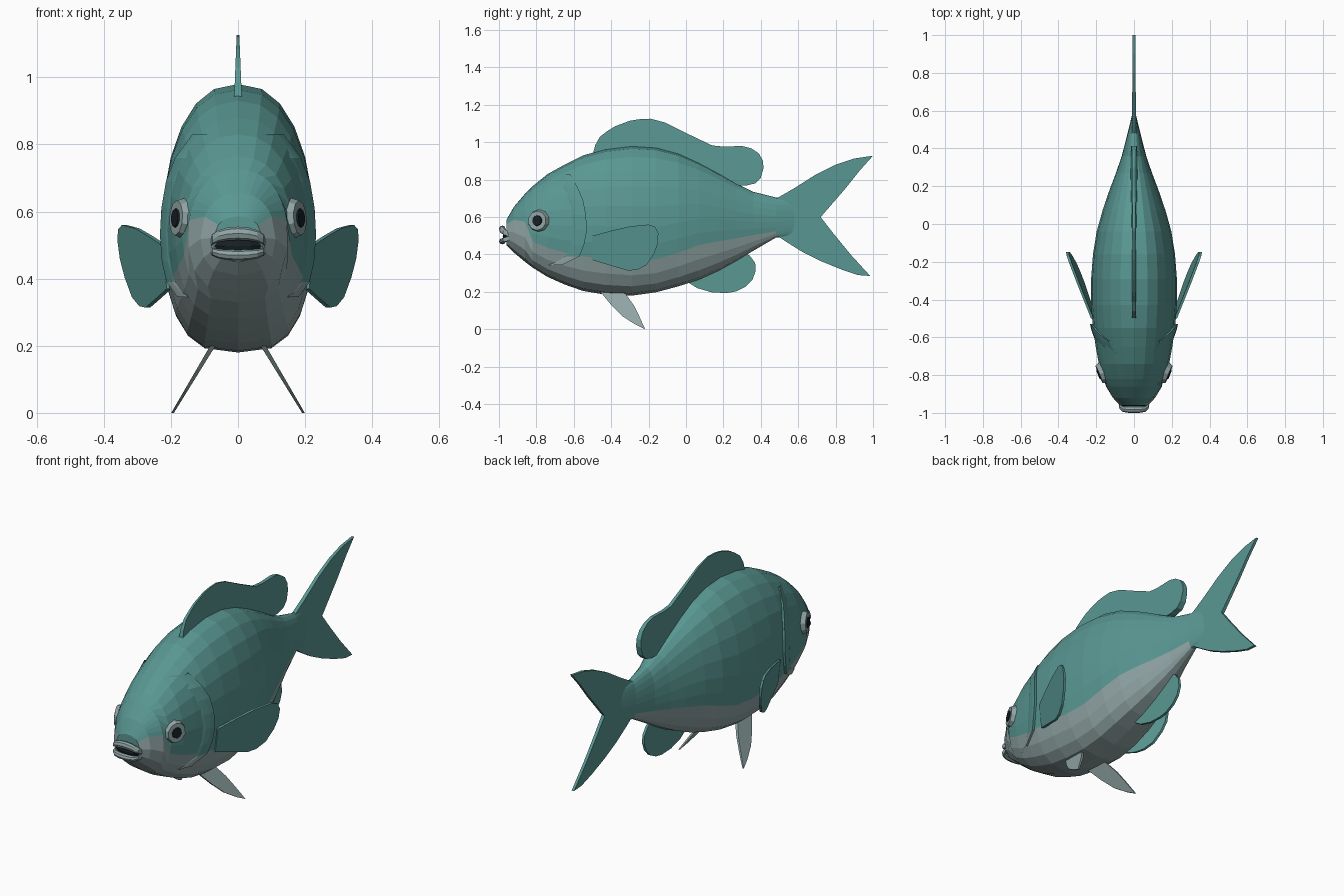
import bpy, bmesh, math
from mathutils import Vector, Matrix

cube = bpy.data.objects.get("Cube")
if cube:
    bpy.data.objects.remove(cube, do_unlink=True)


def material(name, colour):
    m = bpy.data.materials.new(name)
    m.use_nodes = True
    m.diffuse_color = (*colour, 1)
    m.node_tree.nodes["Principled BSDF"].inputs["Base Color"].default_value = (*colour, 1)
    return m


TEAL = material("teal scales", (0.10, 0.31, 0.29))
PALE = material("pale belly", (0.28, 0.37, 0.37))
DARK = material("dark pupil", (0.008, 0.014, 0.018))


def finish(name, bm, *mats):
    bmesh.ops.recalc_face_normals(bm, faces=bm.faces)
    mesh = bpy.data.meshes.new(name)
    bm.to_mesh(mesh)
    bm.free()
    for m in mats:
        mesh.materials.append(m)
    obj = bpy.data.objects.new(name, mesh)
    bpy.context.collection.objects.link(obj)
    return obj


def loft(rings, rule=lambda i, k: 0):
    """Skin closed rings together and cap both ends."""
    bm = bmesh.new()
    rows = [[bm.verts.new(p) for p in ring] for ring in rings]
    n = len(rows[0])
    for i in range(len(rows) - 1):
        for k in range(n):
            m = (k + 1) % n
            f = bm.faces.new((rows[i][k], rows[i][m], rows[i + 1][m], rows[i + 1][k]))
            f.material_index = rule(i, k)
    for i in (0, -1):
        bm.faces.new(rows[i]).material_index = rule(i, 0)
    return bm


def interpolate(table, t):
    """Linear lookup of a row by its first column."""
    for a, b in zip(table, table[1:]):
        if t <= b[0]:
            f = max(0, (t - a[0]) / (b[0] - a[0]))
            return [p + (q - p) * f for p, q in zip(a, b)]
    return list(table[-1])


# Body stations: y, top, bottom, half width, colour border height
STATIONS = [
    (-.96, .585, .45, .075, .56), (-.92, .655, .41, .112, .585), (-.86, .725, .36, .15, .575),
    (-.82, .765, .33, .165, .47), (-.74, .83, .28, .187, .435), (-.65, .88, .24, .203, .41),
    (-.55, .93, .205, .218, .39), (-.43, .963, .185, .227, .378), (-.29, .98, .18, .227, .365),
    (-.16, .972, .198, .217, .373), (-.04, .94, .23, .198, .41), (.07, .89, .265, .168, .45),
    (.18, .832, .315, .13, .472), (.27, .78, .365, .096, .487), (.36, .735, .42, .065, .503),
    (.48, .705, .49, .034, .525), (.58, .69, .5, .01, .54)]
UPPER, LOWER = 8, 4


def section(row, angle):
    """Point on one side of the cross-section; angle runs from back to belly."""
    y, top, bottom, width, _ = row
    mid = bottom + .45 * (top - bottom)
    c, s = math.cos(angle), max(0, math.sin(angle))
    z = mid + c * (top - mid if c > 0 else mid - bottom)
    return Vector((width * s ** (.85 if c > 0 else .62), y, z))


def height_angle(row, z):
    _, top, bottom, _, _ = row
    mid = bottom + .45 * (top - bottom)
    c = (z - mid) / (top - mid if z > mid else mid - bottom)
    return math.acos(max(-1, min(1, c)))


def surface(y, z):
    row = interpolate(STATIONS, y)
    return section(row, height_angle(row, z))


def body_ring(row):
    border = height_angle(row, row[4])
    angles = [border * k / UPPER for k in range(UPPER)]
    angles += [border + (math.pi - border) * k / LOWER for k in range(LOWER + 1)]
    half = [section(row, a) for a in angles]
    return half + [Vector((-p.x, p.y, p.z)) for p in half[-2:0:-1]]


def body_colour(i, k):
    last = len(STATIONS) - 2
    return int(UPPER <= k < UPPER + 2 * LOWER and 0 <= i < last)


finish("body", loft([body_ring(r) for r in STATIONS], body_colour), TEAL, PALE)


# Fins: side outlines in (y, z), given a sideways position and a half thickness
def fin(name, outline, mat, side=lambda y, z: 0, half=lambda y, z: .007):
    rings = [[(side(y, z) + s * half(y, z), y, z) for y, z in outline] for s in (-1, 1)]
    return finish(name, loft(rings), mat)


fin("dorsal_fin", [
    (-.5, .93), (-.485, .985), (-.46, 1.03), (-.42, 1.06), (-.38, 1.085), (-.3, 1.115),
    (-.25, 1.123), (-.19, 1.126), (-.11, 1.105), (.02, 1.04), (.14, .983), (.2, .977),
    (.3, .98), (.35, .967), (.39, .94), (.412, .9), (.414, .86), (.4, .81), (.37, .78),
    (.32, .768), (.22, .77), (.05, .84), (-.2, .9)],
    TEAL, half=lambda y, z: .004 + .05 * max(0, 1.126 - z) * .8)
fin("anal_fin", [
    (-.03, .3), (.02, .245), (.06, .22), (.14, .197), (.22, .194), (.27, .203), (.32, .228),
    (.355, .265), (.372, .31), (.37, .355), (.34, .395), (.29, .42), (.15, .4)], TEAL)
fin("tail_fin", [
    (.45, .69), (.49, .703), (.58, .755), (.69, .825), (.8, .88), (.9, .913), (1, .928),
    (.93, .85), (.85, .75), (.72, .6), (.79, .51), (.88, .4), (.985, .285), (.92, .29),
    (.83, .32), (.72, .365), (.62, .415), (.54, .465), (.48, .505)],
    TEAL, half=lambda y, z: .011 - .007 * (y - .45))

PECTORAL = [
    (-.5, .5), (-.4, .527), (-.3, .55), (-.2, .56), (-.165, .548), (-.148, .515), (-.15, .46),
    (-.17, .405), (-.21, .345), (-.26, .318), (-.31, .314), (-.4, .34), (-.5, .37)]
PELVIC = [
    (-.47, .215), (-.4, .23), (-.33, .2), (-.28, .13), (-.25, .07), (-.218, 0),
    (-.27, .025), (-.34, .07), (-.4, .13)]

# Gill cover edge: height, y
GILL_EDGE = [(.345, -.66), (.39, -.57), (.45, -.545), (.53, -.53), (.61, -.535),
             (.69, -.55), (.76, -.58), (.83, -.62)]


def gill_cover(name, s):
    """Plate that lifts off the head surface towards its rear edge."""
    bm, rows = bmesh.new(), []
    for z, edge in GILL_EDGE:
        row = []
        for back, lift in ((.1, -.05), (.06, .02), (.03, .045), (0, .06), (0, -.05)):
            p = surface(edge - back, z)
            row.append(bm.verts.new((s * p.x * (1 + lift), p.y, z)))
        rows.append(row)
    for i, (a, b) in enumerate(zip(rows, rows[1:])):
        for k in range(len(a) - 1):
            f = bm.faces.new((a[k], a[k + 1], b[k + 1], b[k]))
            f.material_index = int(i == 0)
    return finish(name, bm, TEAL, PALE)


def disc(name, centre, normal, radii, depth, mat):
    """Low-sided disc facing along a normal."""
    bm = bmesh.new()
    bmesh.ops.create_cone(bm, cap_ends=True, segments=10, radius1=radii[0],
                          radius2=radii[1], depth=depth)
    turn = normal.to_track_quat("Z", "Y").to_matrix().to_4x4()
    bmesh.ops.transform(bm, matrix=Matrix.Translation(centre) @ turn, verts=bm.verts)
    return finish(name, bm, mat)


# Paired parts
for label, s in (("left", 1), ("right", -1)):
    fin(label + "_pectoral_fin", PECTORAL, TEAL,
        lambda y, z: s * (.222 + .37 * (y + .49) + .12 * (z - .48)))
    fin(label + "_pelvic_fin", PELVIC, PALE, lambda y, z: s * (.075 + .6 * (.2 - z)),
        lambda y, z: .004 + .02 * z)
    gill_cover(label + "_gill_cover", s)
    normal = Vector((s * .92, -.38, .06)).normalized()
    eye = surface(-.79, .58)
    eye.x *= s
    disc(label + "_eye", eye, normal, (.064, .052), .032, PALE)
    disc(label + "_pupil", eye + normal * .017, normal, (.03, .027), .008, DARK)


# Lips: tubes bent around the snout, with a dark mouth opening between them
def lip(name, height, arch, thick):
    rings = []
    for k in range(-4, 5):
        t = k / 4
        x, y = .083 * math.sin(t * math.pi / 2), -.982 + .05 * t ** 4
        z = height + arch * (1 - t * t)
        size = 1 - .45 * t * t
        rings.append([(x, y + .018 * size * math.cos(a), z + thick * size * math.sin(a))
                      for a in (math.tau * j / 8 for j in range(8))])
    finish(name, loft(rings), PALE)


lip("upper_lip", .502, .033, .02)
lip("lower_lip", .488, -.018, .016)

bm = bmesh.new()
bmesh.ops.create_uvsphere(bm, u_segments=12, v_segments=6, radius=1)
bmesh.ops.transform(bm, verts=bm.verts, matrix=Matrix.Translation((0, -.945, .497))
                    @ Matrix.Diagonal((.078, .035, .035, 1)))
finish("mouth_opening", bm, DARK)
